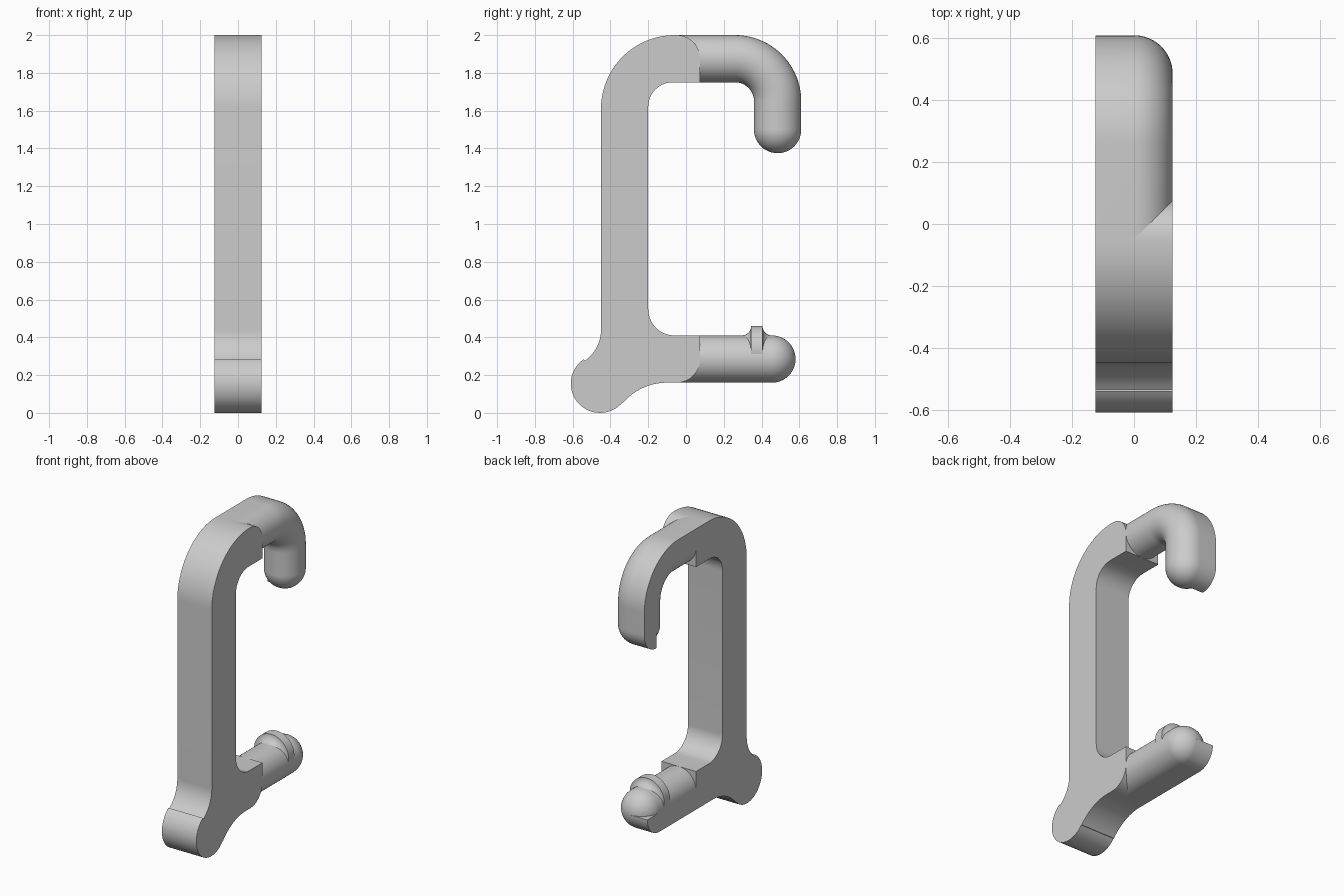
import bpy, bmesh
from math import cos, sin, pi, radians
from mathutils import Vector

cube = bpy.data.objects.get("Cube")
if cube:
    bpy.data.objects.remove(cube, do_unlink=True)

R = 0.125  # half thickness of the bar

grey = bpy.data.materials.new("plain_grey")
grey.use_nodes = True
colour = (0.6, 0.6, 0.6, 1)
grey.diffuse_color = colour
grey.node_tree.nodes["Principled BSDF"].inputs["Base Color"].default_value = colour


def finish(bm, name):
    bmesh.ops.remove_doubles(bm, verts=bm.verts, dist=1e-5)
    bmesh.ops.recalc_face_normals(bm, faces=bm.faces)
    mesh = bpy.data.meshes.new(name)
    bm.to_mesh(mesh)
    bm.free()
    mesh.materials.append(grey)
    ob = bpy.data.objects.new(name, mesh)
    bpy.context.scene.collection.objects.link(ob)
    bpy.ops.object.select_all(action='DESELECT')
    ob.select_set(True)
    bpy.context.view_layer.objects.active = ob
    bpy.ops.object.shade_smooth_by_angle(angle=radians(30))
    return ob


def arc(cy, cz, r, start, end, steps=20):
    angles = [radians(start + (end - start) * i / steps) for i in range(steps + 1)]
    return [(cy + r * cos(a), cz + r * sin(a)) for a in angles]


def extrude_profile(name, points, x0, x1):
    """Extrude a side-on (y, z) outline across x."""
    bm = bmesh.new()
    face = bm.faces.new([bm.verts.new((x0, y, z)) for y, z in points])
    new = bmesh.ops.extrude_face_region(bm, geom=[face])["geom"]
    moved = [v for v in new if isinstance(v, bmesh.types.BMVert)]
    bmesh.ops.translate(bm, verts=moved, vec=(x1 - x0, 0, 0))
    return finish(bm, name)


def bridge_rings(name, rings):
    """Skin a run of matching closed rings and cap both ends."""
    bm = bmesh.new()
    loops = [[bm.verts.new(p) for p in ring] for ring in rings]
    n = len(loops[0])
    for a, b in zip(loops, loops[1:]):
        for i in range(n):
            j = (i + 1) % n
            bm.faces.new((a[i], a[j], b[j], b[i]))
    bm.faces.new(loops[0])
    bm.faces.new(loops[-1])
    return finish(bm, name)


def bar(name, path):
    """Sweep a round section with one squared outer corner; path holds y, z, outward angle."""
    section = arc(0, 0, R, 90, -180, 48) + [(-R, R)]
    rings = []
    for y, z, deg in path:
        ny, nz = cos(radians(deg)), sin(radians(deg))
        rings.append([(x, y + ny * d, z + nz * d) for x, d in section])
    bridge_rings(name, rings)


def tip(name, y, z):
    """Ball end, with the squared corner carried a quarter turn round it."""
    bm = bmesh.new()
    bmesh.ops.create_uvsphere(bm, u_segments=48, v_segments=32, radius=R)
    bmesh.ops.translate(bm, verts=bm.verts, vec=(0, y, z))
    finish(bm, name + "_ball")
    extrude_profile(name + "_corner", [(y, z)] + arc(y, z, R, -90, 0), -R, 0)


# Flat frame: spine, upper bend, lower foot and rounded heel
outline = (
    arc(-0.06, 1.61, 0.39, 180, 90)
    + arc(-0.05, 1.875, R, 90, 0)
    + [(0.075, 1.75)]
    + arc(-0.07, 1.62, 0.13, 90, 180)
    + arc(-0.06, 0.55, 0.14, 180, 270)
    + [(0.075, 0.41)]
    + arc(-0.05, 0.285, R, 0, -90)
    + arc(-0.1, -0.15, 0.31, 90, 139)
    + arc(-0.455, 0.155, 0.155, -41, -236, 40)
    + arc(-0.65, 0.44, 0.2, -55, 0)
)
extrude_profile("frame", outline, -R, R)

# Upper hook: straight run, bend, then down to the tip
bend = [(y, z, 90 - 90 * i / 24)
        for i, (y, z) in enumerate(arc(0.26, 1.65, 0.225, 90, 0, 24))]
bar("upper_hook", [(-0.05, 1.875, 90)] + bend + [(0.485, 1.5, 0)])
tip("hook_tip", 0.485, 1.5)

# Lower arm
bar("lower_arm", [(-0.05, 0.285, -90), (0.455, 0.285, -90)])
tip("arm_tip", 0.455, 0.285)

# Raised catch ring with hollow flanks on the lower arm
flank = arc(0.295, 0.46, 0.05, -90, 0, 8)
ring_profile = [(y, z - 0.335) for y, z in flank]
ring_profile += [(0.75 - y, r) for y, r in reversed(ring_profile)]
bridge_rings("catch_ring", [
    [(r * cos(2 * pi * i / 48), y, 0.335 + r * sin(2 * pi * i / 48)) for i in range(48)]
    for y, r in ring_profile])
